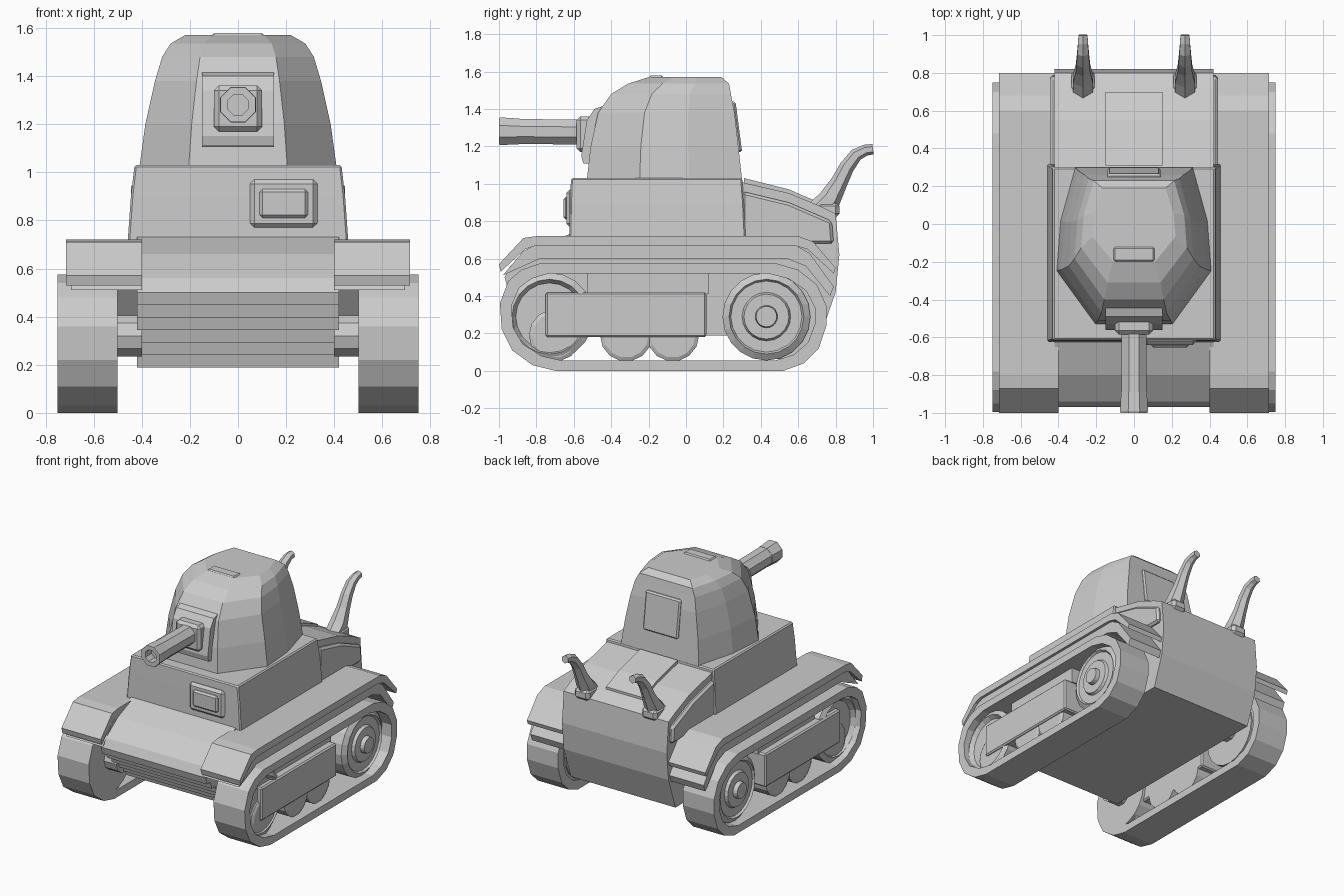
import bpy, bmesh, math
from mathutils import Vector, Matrix

if "Cube" in bpy.data.objects:
    bpy.data.objects.remove(bpy.data.objects["Cube"])


def loft(name, rings, closed=False, mirror=False, bevel=0.0):
    """Skin a list of equal-length rings; cap the ends unless the sweep is closed."""
    bm = bmesh.new()
    vs = [[bm.verts.new(p) for p in r] for r in rings]
    n = len(vs[0])
    pairs = list(zip(vs, vs[1:])) + ([(vs[-1], vs[0])] if closed else [])
    for a, b in pairs:
        for i in range(n):
            j = (i + 1) % n
            bm.faces.new((a[i], a[j], b[j], b[i]))
    if not closed:
        bm.faces.new(vs[0])
        bm.faces.new(vs[-1])
    bmesh.ops.recalc_face_normals(bm, faces=bm.faces)
    me = bpy.data.meshes.new(name)
    bm.to_mesh(me)
    bm.free()
    ob = bpy.data.objects.new(name, me)
    bpy.context.collection.objects.link(ob)
    if bevel:
        m = ob.modifiers.new("Bevel", 'BEVEL')
        m.width, m.segments, m.limit_method = bevel, 1, 'ANGLE'
    if mirror:
        ob.modifiers.new("Mirror", 'MIRROR')
    return ob


def slab(name, profile, x0, x1, **kw):
    """Extrude a (y, z) profile from x0 to x1."""
    return loft(name, [[(x, y, z) for y, z in profile] for x in (x0, x1)], **kw)


def box(name, x0, x1, y0, y1, z0, z1, **kw):
    return slab(name, [(y0, z0), (y1, z0), (y1, z1), (y0, z1)], x0, x1, **kw)


def wheel(name, y, z, steps, sides=20):
    """Turned disc on the x axis; steps are (x, radius)."""
    rings = [[(x, y + r * math.cos(2 * math.pi * i / sides),
               z + r * math.sin(2 * math.pi * i / sides)) for i in range(sides)]
             for x, r in steps]
    return loft(name, rings, mirror=True)


def pipe(name, x, path, sides=8, **kw):
    """Round tube through (y, z, radius) points in a plane of constant x."""
    rings = []
    for i, (y, z, r) in enumerate(path):
        a, b = path[max(i - 1, 0)], path[min(i + 1, len(path) - 1)]
        t = Vector((0, b[0] - a[0], b[1] - a[1])).normalized()
        up = Vector((1, 0, 0)).cross(t)
        angles = [2 * math.pi * (k + .5) / sides for k in range(sides)]
        rings.append([Vector((x, y, z)) + r * (Vector((math.cos(q), 0, 0)) + up * math.sin(q))
                      for q in angles])
    return loft(name, rings, **kw)


# Hull with sloped rear deck and stepped nose
steps = []
for i in range(6):
    y, z = -0.97 + 0.055 * i, 0.50 - 0.052 * i
    steps += [(y, z), (y + 0.015, z - 0.052)]
hull = [(-0.60, 0.74), (-0.80, 0.66), (-0.94, 0.56)] + steps + [
    (0.72, 0.19), (0.80, 0.42), (0.82, 0.62), (0.80, 0.84), (0.72, 0.88),
    (0.55, 0.95), (0.29, 1.01), (0.0, 1.01), (-0.60, 1.01)]
slab("hull", hull, -0.42, 0.42)

# Fighting compartment, slightly wider at the bottom
loft("superstructure", [[(-w, -f, z), (w, -f, z), (w, b, z), (-w, b, z)]
     for w, f, b, z in ((0.46, .625, .32, .69), (0.445, .62, .31, .9), (0.43, .615, .30, 1.03))],
     bevel=0.008)
slab("rear_deck_side", [(0.30, 0.68), (0.79, 0.68), (0.78, 0.80), (0.55, 0.90), (0.30, 0.96)],
     0.40, 0.445, mirror=True, bevel=0.015)

# Driver visor and engine deck panel
box("driver_visor", 0.05, 0.33, -0.64, -0.60, 0.77, 0.97, bevel=0.018)
box("visor_flap", 0.09, 0.29, -0.655, -0.62, 0.81, 0.93, bevel=0.012)
slab("engine_cover", [(0.31, 1.0), (0.31, 1.03), (0.55, 0.97), (0.70, 0.905), (0.70, 0.87)],
     -0.15, 0.15)

# Turret: eight-sided plan, tapering to a rounded roof
rings = []
for z, w, f, b in ((1.02, .41, -.53, .30), (1.20, .385, -.51, .28), (1.38, .345, -.47, .26),
                   (1.48, .315, -.40, .24), (1.535, .28, -.31, .23), (1.57, .22, -.20, .19)):
    d = b - f
    half = [(0.50 * w, f), (w, f + 0.34 * d), (0.95 * w, f + 0.66 * d), (0.76 * w, b)]
    rings.append([(x, y, z) for x, y in half] + [(-x, y, z) for x, y in reversed(half)])
loft("turret", rings)
box("turret_roof_hatch", -0.11, 0.11, -0.20, -0.12, 1.55, 1.578, bevel=0.01)
slab("turret_rear_hatch", [(0.24, 1.17), (0.30, 1.17), (0.265, 1.44), (0.20, 1.44)],
     -0.14, 0.14, bevel=0.01)

# Gun mantlet and hollow barrel
slab("mantlet", [(-0.45, 1.10), (-0.55, 1.11), (-0.56, 1.15), (-0.53, 1.34), (-0.49, 1.40), (-0.40, 1.43)],
     -0.15, 0.15)
box("mantlet_collar", -0.10, 0.10, -0.585, -0.50, 1.17, 1.36, bevel=0.02)
pipe("gun_barrel", 0, [(-0.45, 1.275, .072), (-0.90, 1.28, .072)])
pipe("gun_muzzle", 0, [(-0.89, 1.28, .074), (-0.99, 1.281, .080), (-1.0, 1.281, .076)])
loft("muzzle_bore_ring", [[(r * math.cos(math.pi * (k + .5) / 4), y,
     1.281 + r * math.sin(math.pi * (k + .5) / 4)) for k in range(8)]
     for r, y in ((.078, -.985), (.078, -1.0), (.046, -1.0), (.046, -.985))], closed=True)
bore = pipe("bore_cutter", 0, [(-1.05, 1.281, .046), (-0.93, 1.281, .046)])
bore.hide_render = True
bore.hide_viewport = True
cut = bpy.data.objects["gun_muzzle"].modifiers.new("Bore", 'BOOLEAN')
cut.object, cut.operation = bore, 'DIFFERENCE'
cut = bpy.data.objects["gun_barrel"].modifiers.new("Bore", 'BOOLEAN')
cut.object, cut.operation = bore, 'DIFFERENCE'

# Fenders: top plate and the smaller layer below it
slab("fender", [(-0.99, 0.53), (-1.0, 0.57), (-0.87, 0.71), (-0.80, 0.72), (0.60, 0.72),
                (0.68, 0.69), (0.80, 0.55), (0.79, 0.52), (0.65, 0.65), (0.58, 0.67),
                (-0.80, 0.67), (-0.86, 0.65)], 0.40, 0.715, mirror=True)
slab("fender_lower_layer", [(-0.98, 0.51), (-0.87, 0.64), (-0.80, 0.675), (0.58, 0.675),
                            (0.66, 0.63), (0.79, 0.45), (0.77, 0.40), (0.64, 0.56),
                            (0.54, 0.60), (-0.78, 0.60)], 0.40, 0.695, mirror=True)

# Track band
outer = [(-0.70, 0.0), (-0.82, 0.03), (-0.93, 0.11), (-0.985, 0.22), (-0.995, 0.36),
         (-0.95, 0.48), (-0.88, 0.54), (-0.78, 0.575), (0.48, 0.575), (0.60, 0.54),
         (0.70, 0.46), (0.75, 0.35), (0.75, 0.24), (0.71, 0.12), (0.63, 0.04), (0.52, 0.0)]
inner = [(-0.12 + (y + 0.12) * 0.93, 0.2875 + (z - 0.2875) * 0.81) for y, z in outer]
loft("track", [[(x, y, z) for y, z in prof] for x, prof in
     ((0.50, outer), (0.75, outer), (0.75, inner), (0.50, inner))], closed=True, mirror=True)

# Running gear: drive wheel, idler, road wheels, rollers and side beam
wheel("drive_wheel", 0.43, 0.29, [(.50, .235), (.69, .235), (.715, .20), (.70, .19), (.70, .13),
                                  (.72, .12), (.72, .06), (.75, .055), (.75, .02)])
wheel("drive_wheel_rim", 0.51, 0.29, [(.51, .23), (.67, .23)])
wheel("idler_wheel", -0.73, 0.29, [(.50, .235), (.69, .235), (.71, .20), (.68, .18), (.68, .05)])
for y in (-0.70, -0.32, -0.07):
    wheel("road_wheel", y, 0.19, [(.52, .14), (.69, .14), (.70, .12)], 14)
box("suspension_beam", 0.52, 0.715, -0.75, 0.11, 0.18, 0.42, mirror=True, bevel=0.01)
box("roller_mount", 0.52, 0.66, -0.53, 0.12, 0.41, 0.53, mirror=True)
for y in (-0.73, 0.43):
    wheel("axle", y, 0.32, [(.40, .09), (.52, .09)], 10)

# Exhaust pipes bending up and back
pipe("exhaust_pipe", 0.27, [(0.70, 0.85, .06), (0.77, 0.92, .06), (0.82, 1.01, .045),
                            (0.86, 1.09, .04), (0.91, 1.155, .035), (0.96, 1.18, .03),
                            (1.0, 1.185, .028)], sides=6, mirror=True)
box("exhaust_base", 0.21, 0.33, 0.70, 0.82, 0.82, 0.90, mirror=True, bevel=0.02)
